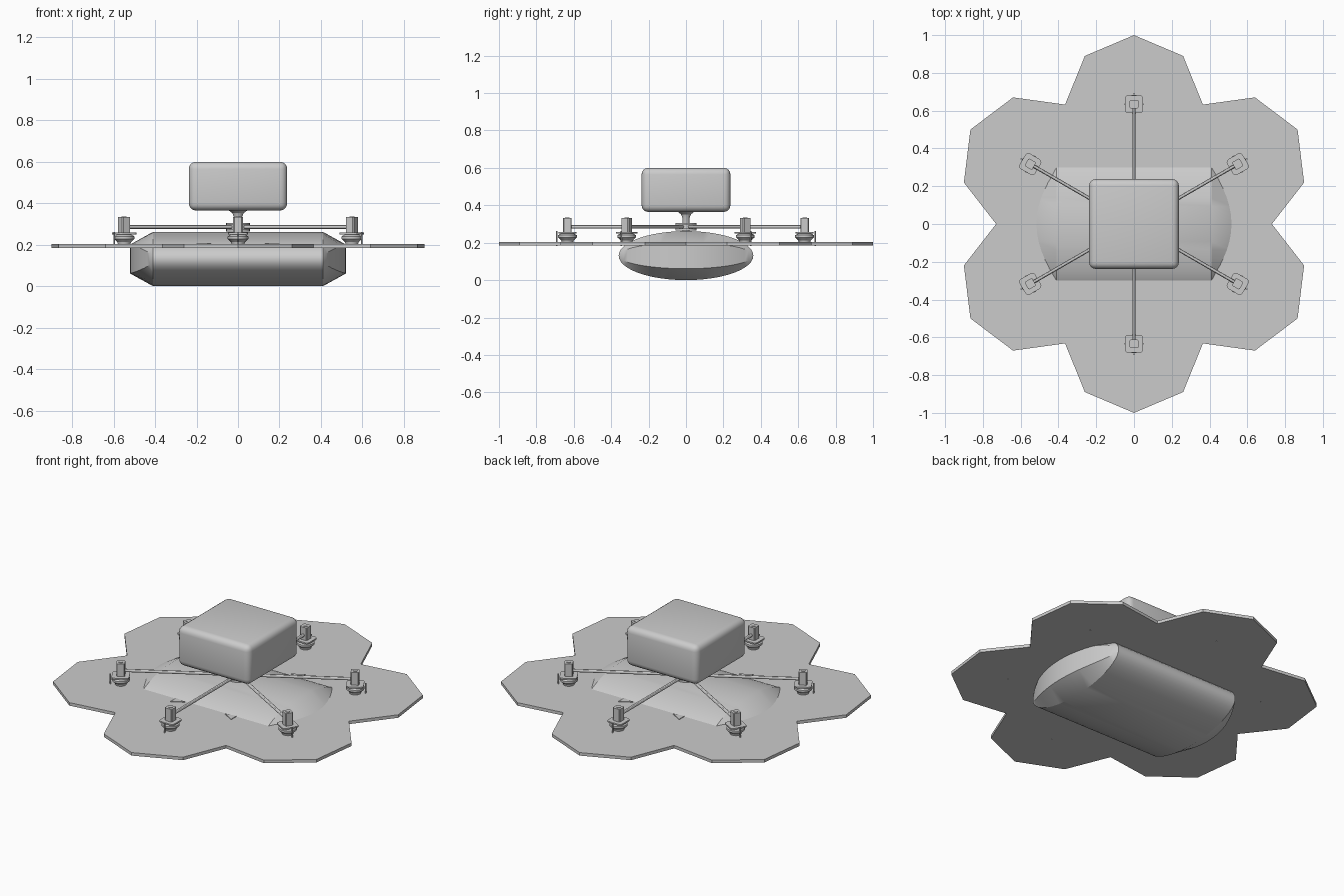
import bpy, bmesh, math
from mathutils import Matrix, Vector

cube = bpy.data.objects.get("Cube")
if cube:
    bpy.data.objects.remove(cube, do_unlink=True)

grey = bpy.data.materials.new("light grey")
grey.use_nodes = True
colour = (0.6, 0.6, 0.6, 1)
grey.diffuse_color = colour
grey.node_tree.nodes["Principled BSDF"].inputs["Base Color"].default_value = colour


def finish(name, bm, smooth=True):
    bmesh.ops.recalc_face_normals(bm, faces=bm.faces)
    mesh = bpy.data.meshes.new(name)
    bm.to_mesh(mesh)
    bm.free()
    mesh.materials.append(grey)
    obj = bpy.data.objects.new(name, mesh)
    bpy.context.collection.objects.link(obj)
    if smooth:
        bpy.ops.object.select_all(action="DESELECT")
        obj.select_set(True)
        bpy.context.view_layer.objects.active = obj
        bpy.ops.object.shade_smooth_by_angle(angle=math.radians(30))
    return obj


def add_box(bm, size, centre, bevel=0.0, segments=2, upright_only=False):
    part = bmesh.new()
    bmesh.ops.create_cube(part, size=1)
    bmesh.ops.transform(part, verts=part.verts,
                        matrix=Matrix.Translation(centre) @ Matrix.Diagonal((*size, 1)))
    if bevel:
        edges = [e for e in part.edges if not upright_only
                 or abs(e.verts[0].co.z - e.verts[1].co.z) > size[2] / 2]
        bmesh.ops.bevel(part, geom=edges, offset=bevel, segments=segments,
                        profile=0.5, affect="EDGES")
    mesh = bpy.data.meshes.new("part")
    part.to_mesh(mesh)
    part.free()
    bm.from_mesh(mesh)
    bpy.data.meshes.remove(mesh)


def add_turned(bm, profile, centre=(0, 0), sides=16):
    """Solid of revolution from (radius, height) pairs."""
    rings = []
    for r, z in profile:
        rings.append([bm.verts.new((centre[0] + r * math.cos(math.tau * i / sides),
                                    centre[1] + r * math.sin(math.tau * i / sides), z))
                      for i in range(sides)])
    for a, b in zip(rings, rings[1:]):
        for i in range(sides):
            j = (i + 1) % sides
            bm.faces.new((a[i], a[j], b[j], b[i]))
    bm.faces.new(rings[0])
    bm.faces.new(rings[-1])


# Six-petal plate
bm = bmesh.new()
outline = []
for k in range(6):
    for radius, offset in ((0.927, -16.3), (1.0, 0), (0.927, 16.3), (0.73, 30)):
        a = math.radians(90 + 60 * k + offset)
        outline.append(bm.verts.new((radius * math.cos(a), radius * math.sin(a), 0.185)))
base = bm.faces.new(outline)
top = bmesh.ops.extrude_face_region(bm, geom=[base])
bmesh.ops.translate(bm, vec=(0, 0, 0.018),
                    verts=[v for v in top["geom"] if isinstance(v, bmesh.types.BMVert)])
finish("petal_plate", bm, smooth=False)

# Lens-section hull with sloping shoulders and curved end faces
bm = bmesh.new()
N, half_width, mid = 48, 0.36, 0.131


def hull_ring(side, rim):
    ring = []
    for i in range(N):
        a = math.tau * i / N
        y = half_width * math.cos(a)
        x = 0.41 + (0.11 * math.sin(a) ** 2 if rim else 0)
        ring.append(bm.verts.new((side * x, y, mid + (0.07 if rim else mid) * math.sin(a))))
    return ring


rings = [hull_ring(-1, True), hull_ring(-1, False), hull_ring(1, False), hull_ring(1, True)]
for a, b in zip(rings, rings[1:]):
    for i in range(N):
        j = (i + 1) % N
        bm.faces.new((a[i], a[j], b[j], b[i]))
for ring in (rings[0], rings[-1]):
    for i in range(N // 2):
        quad = [ring[i], ring[i + 1], ring[(N - i - 1) % N], ring[(N - i) % N]]
        bm.faces.new(list(dict.fromkeys(quad)))
bmesh.ops.remove_doubles(bm, verts=bm.verts, dist=0.0005)
finish("hull", bm)

# Small fins where the hull meets the plate
bm = bmesh.new()
for sx in (-1, 1):
    for sy in (-1, 1):
        low, high = [[bm.verts.new((sx * x, sy * y, z)) for x, y in
                      ((0.2, 0.3), (0.2, 0.35), (0.13, 0.31))] for z in (0.19, 0.207)]
        bm.faces.new(low)
        bm.faces.new(high)
        for i in range(3):
            j = (i + 1) % 3
            bm.faces.new((low[i], low[j], high[j], high[i]))
finish("side_fins", bm, smooth=False)

# Upper housing
bm = bmesh.new()
add_box(bm, (0.475, 0.475, 0.235), (0, 0, 0.4825), 0.035, 4)
finish("upper_housing", bm)

# Neck and stacked hub
bm = bmesh.new()
add_turned(bm, [(0.02, 0.25), (0.02, 0.335), (0.027, 0.352), (0.048, 0.368)])
finish("neck", bm)
bm = bmesh.new()
for z in (0.264, 0.294):
    add_turned(bm, [(0.057, z), (0.057, z + 0.011)], sides=24)
add_turned(bm, [(0.04, 0.27), (0.04, 0.3)], sides=24)
finish("hub", bm)

# Arms and motor units, built along +x then turned into place
for k in range(6):
    turn = Matrix.Rotation(math.radians(30 + 60 * k), 4, "Z")
    reach = 0.634

    bm = bmesh.new()
    bmesh.ops.create_cone(bm, cap_ends=True, segments=12, radius1=0.009, radius2=0.009,
                          depth=reach, matrix=Matrix.Translation((reach / 2, 0, 0.285))
                          @ Matrix.Rotation(math.pi / 2, 4, "Y"))
    finish(f"arm_{k + 1}", bm).matrix_world = turn

    bm = bmesh.new()
    add_box(bm, (0.046, 0.046, 0.08), (reach, 0, 0.293), 0.005, 1, True)
    add_box(bm, (0.095, 0.095, 0.008), (reach, 0, 0.254), 0.018, 3, True)
    add_turned(bm, [(0.03, 0.2), (0.033, 0.212), (0.05, 0.228), (0.05, 0.24), (0.03, 0.252)],
               (reach, 0))
    add_turned(bm, [(0.012, 0.33), (0.012, 0.336)], (reach, 0), 12)
    add_turned(bm, [(0.004, 0.183), (0.004, 0.262)], (0.69, 0), 6)
    finish(f"motor_{k + 1}", bm).matrix_world = turn
